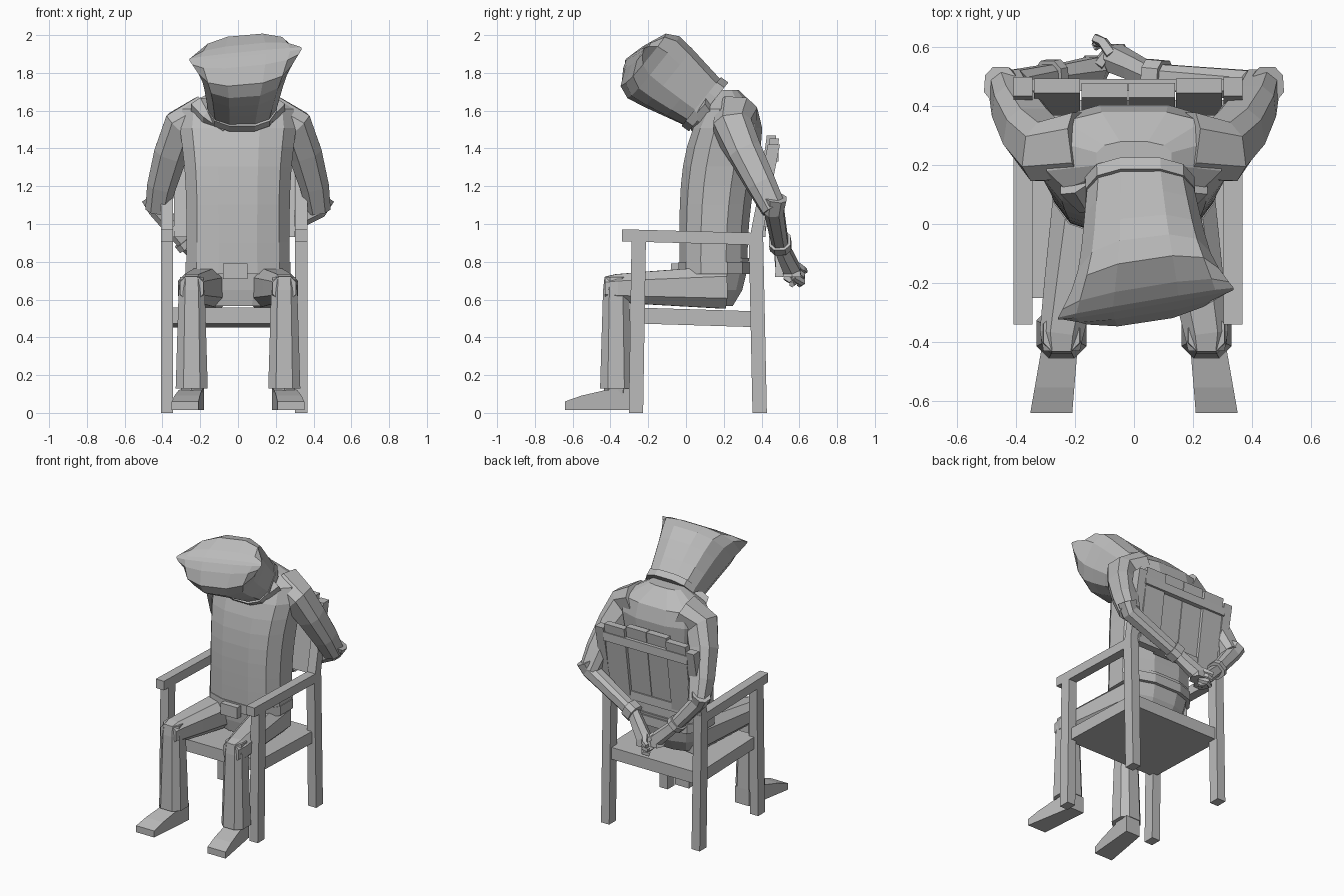
import bpy
import bmesh
import math
from mathutils import Vector

default_cube = bpy.data.objects.get("Cube")
if default_cube:
    bpy.data.objects.remove(default_cube)

material = bpy.data.materials.new("plain grey")
material.use_nodes = True
grey = (.5, .5, .5, 1)
material.diffuse_color = grey
material.node_tree.nodes["Principled BSDF"].inputs["Base Color"].default_value = grey

X_AXIS, Y_AXIS, Z_AXIS = Vector((1, 0, 0)), Vector((0, 1, 0)), Vector((0, 0, 1))
SIDES = (("right", -1), ("left", 1))


def outline(sides):
    """A square for four sides, otherwise a slightly boxy polygon."""
    points = []
    for i in range(sides):
        angle = math.tau * (i + .5) / sides
        pair = math.cos(angle), math.sin(angle)
        power = 0 if sides == 4 else .75
        points.append([math.copysign(abs(value) ** power, value) for value in pair])
    return points


def loft(name, rings, sides):
    """Skin a list of rings, each a centre and two half axes."""
    bm = bmesh.new()
    loops = [[bm.verts.new(centre + across * p + deep * q) for p, q in outline(sides)]
             for centre, across, deep in rings]
    for lower, upper in zip(loops, loops[1:]):
        for i in range(sides):
            bm.faces.new((lower[i - 1], lower[i], upper[i], upper[i - 1]))
    bm.faces.new(loops[0])
    bm.faces.new(loops[-1])
    bmesh.ops.recalc_face_normals(bm, faces=bm.faces)
    mesh = bpy.data.meshes.new(name)
    bm.to_mesh(mesh)
    bm.free()
    mesh.materials.append(material)
    bpy.context.collection.objects.link(bpy.data.objects.new(name, mesh))


def beam(name, start, end, across, deep):
    loft(name, [(Vector(start), across, deep), (Vector(end), across, deep)], 4)


def tube(name, joints, first_radius, last_radius, sides=8, reference=X_AXIS):
    """Tapering limb through the given joints."""
    joints = [Vector(joint) for joint in joints]
    last = len(joints) - 1
    rings = []
    for i, joint in enumerate(joints):
        along = (joints[min(i + 1, last)] - joints[max(i - 1, 0)]).normalized()
        across = (reference - along * reference.dot(along)).normalized()
        radius = first_radius + (last_radius - first_radius) * i / last
        rings.append((joint, across * radius, along.cross(across) * radius))
    loft(name, rings, sides)


def stack(name, bottom, top, steps, front, back, half_width):
    """Level rings whose front, back and width follow rules of height."""
    rings = []
    for i in range(steps + 1):
        t = i / steps
        centre = Vector((0, (front(t) + back(t)) / 2, bottom + (top - bottom) * t))
        rings.append((centre, X_AXIS * half_width(t), Y_AXIS * (back(t) - front(t)) / 2))
    loft(name, rings, 12)


# chair frame
chair_x = -.02
thin, thick = .032, .038
for side, sign in SIDES:
    x = chair_x + sign * .355
    beam(side + "_front_chair_leg", (x, -.265, 0), (x, -.25, .93), X_AXIS * thin, Y_AXIS * thick)
    beam(side + "_back_chair_leg", (x, .39, 0), (x, .37, .95), X_AXIS * thin, Y_AXIS * thick)
    beam(side + "_back_post", (x, .37, .93), (x, .465, 1.42), X_AXIS * thin, Y_AXIS * thin)
    beam(side + "_armrest", (x, -.34, .94), (x, .4, .92), X_AXIS * thin, Z_AXIS * thin)
beam("seat", (chair_x, -.25, .515), (chair_x, .4, .495), X_AXIS * .36, Z_AXIS * .042)

# chair back: slats with an arched top, and two rails
for offset in (-1.5, -.5, .5, 1.5):
    x = chair_x + offset * .16
    edge = abs(offset) * .015
    beam("back_slat", (x, .37 + edge, .93), (x, .445 + edge, 1.475 - edge),
         X_AXIS * .078, Y_AXIS * .025)
for name, y, z in (("lower_back_rail", .4, .96), ("upper_back_rail", .47, 1.36)):
    beam(name, (chair_x - .33, y, z), (chair_x + .33, y, z), Y_AXIS * .02, Z_AXIS * .03)

# hips, belt and jacket
stack("hips", .565, .82, 3, lambda t: -.03 * math.sqrt(t),
      lambda t: .25 + .09 * math.sqrt(t), lambda t: .2 + .07 * math.sqrt(t))
stack("belt", .735, .8, 1, lambda t: -.045, lambda t: .345, lambda t: .285)
beam("buckle", (-.015, -.06, .71), (-.015, -.06, .79), X_AXIS * .065, Y_AXIS * .02)
stack("jacket", .8, 1.71, 9, lambda t: .2 * t ** 4 - .04,
      lambda t: .33 + .18 * t ** 2 - .23 * t ** 8,
      lambda t: .28 + .12 * t ** 4 - .27 * t ** 14)

# sack over the drooping head, closing in a tilted seam with pointed corners
neck, seam = Vector((.02, .12, 1.62)), Vector((.04, -.27, 1.9))
sack_deep = Vector((0, .63, .78))
seam_across = Vector((1, .17, .1))
hood = []
for i in range(7):
    t = 1 - (1 - i / 6) ** 2
    hood.append((neck.lerp(seam, t), X_AXIS.lerp(seam_across, t) * (.18 + .06 * t + .065 * t ** 9),
                 sack_deep * (.15 + .085 * t - .22 * t ** 12)))
loft("sack_hood", hood, 12)
loft("neck_band", [(neck.lerp(seam, t), X_AXIS * .19, sack_deep * .17) for t in (0, .1)], 12)
for side, sign in SIDES:
    tube(side + "_collar_flap", [(sign * .2, .14, 1.62), (sign * .16, .07, 1.57),
                                 (sign * .07, .04, 1.5)], .06, .015, 6)

# legs and shoes
for side, sign in SIDES:
    hip, knee = Vector((sign * .15, .2, .665)), Vector((sign * .245, -.37, .66))
    ankle = Vector((knee.x, knee.y, .13))
    tube(side + "_thigh", [hip, hip.lerp(knee, .35), hip.lerp(knee, .7), knee,
                           knee - Y_AXIS * .06], .12, .065)
    tube(side + "_shin", [knee + Z_AXIS * .06, knee - Z_AXIS * .01, knee.lerp(ankle, .5),
                          ankle], .065, .09)
    tube(side + "_ankle", [ankle, ankle - Z_AXIS * .1], .065, .05, 6)
    shoe = []
    for t in (0, .4, .75, 1):
        height = .058 - .035 * t * t
        centre = Vector((sign * (.235 + .045 * t), -.29 - .35 * t, .015 + height))
        shoe.append((centre, X_AXIS * (.055 + .016 * t), Z_AXIS * height))
    loft(side + "_shoe", shoe, 4)

# arms drawn behind the chair back, with bound wrists
for side, sign in SIDES:
    shoulder = Vector((sign * .3, .245, 1.51))
    elbow = Vector((sign * .425, .465, 1.08))
    wrist = Vector((sign * .165 - .105, .5, .89))
    outward = X_AXIS * sign * .015
    tube(side + "_upper_arm", [shoulder + Vector((-sign * .13, .02, .06)), shoulder,
                               shoulder.lerp(elbow, .3) + outward,
                               shoulder.lerp(elbow, .7) + outward, elbow],
         .12, .068, reference=Y_AXIS)
    tube(side + "_forearm", [elbow + Vector((sign * .03, .01, .06)), elbow,
                             elbow.lerp(wrist, .5), wrist], .06, .045, reference=Y_AXIS)
    tube(side + "_wrist_binding", [wrist.lerp(elbow, .12), wrist.lerp(elbow, -.03)],
         .06, .06, reference=Y_AXIS)
    # hand with curled fingers
    palm = Vector((-.1 + sign * .035, .54 + sign * .02, .76))
    tube(side + "_hand", [wrist, wrist.lerp(palm, .5), palm, palm - Z_AXIS * .04],
         .04, .055, 6, Y_AXIS)
    for i in range(3):
        knuckle = palm + Vector((-sign * .01, .01, .03 - .035 * i))
        bend = knuckle + Vector((-sign * .03, .045, -.03))
        tip = bend + Vector((-sign * .03, .015 - .015 * i, -.01))
        tube(side + "_finger", [knuckle, bend, tip], .022, .016, 5, Z_AXIS)
